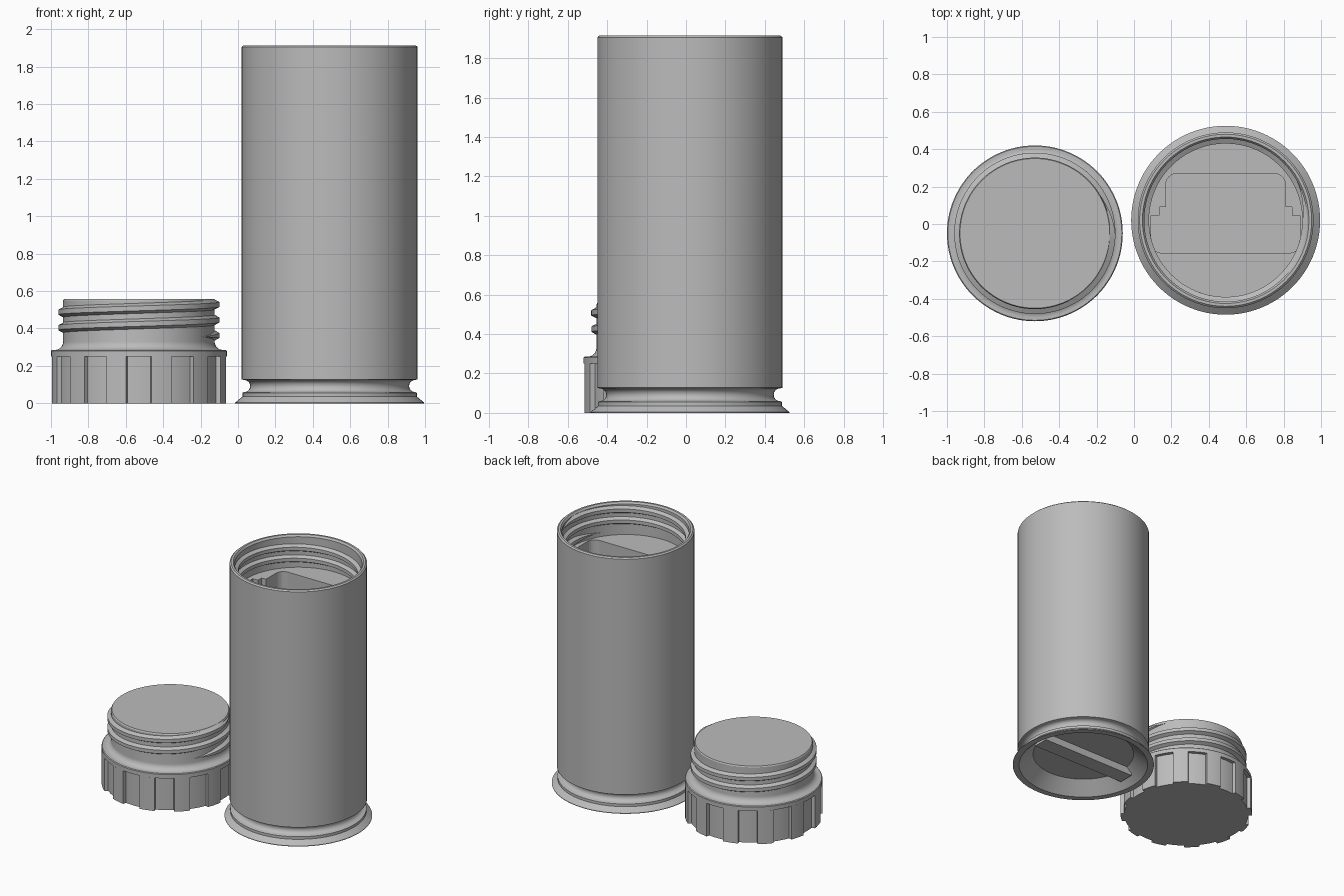
import bpy, bmesh, math
from mathutils import Vector

if "Cube" in bpy.data.objects:
    bpy.data.objects.remove(bpy.data.objects["Cube"])

TUBE = (0.49, 0.02)     # axis of the container
CAP = (-0.53, -0.05)    # axis of the screw cap
SEG = 96

grey = bpy.data.materials.new("grey_plastic")
grey.diffuse_color = (0.5, 0.5, 0.5, 1)
grey.use_nodes = True
grey.node_tree.nodes["Principled BSDF"].inputs["Base Color"].default_value = grey.diffuse_color


def finish(bm, name, loc=(0, 0), smooth=True):
    bmesh.ops.remove_doubles(bm, verts=bm.verts, dist=1e-5)
    bmesh.ops.recalc_face_normals(bm, faces=bm.faces)
    me = bpy.data.meshes.new(name)
    bm.to_mesh(me)
    bm.free()
    ob = bpy.data.objects.new(name, me)
    bpy.context.collection.objects.link(ob)
    ob.location = (loc[0], loc[1], 0)
    me.materials.append(grey)
    if smooth:
        shade(ob)
    return ob


def shade(ob):
    bpy.ops.object.select_all(action='DESELECT')
    ob.select_set(True)
    bpy.context.view_layer.objects.active = ob
    bpy.ops.object.shade_smooth_by_angle(angle=math.radians(28))


def lathe(name, profile, loc):
    """Spin an axis-to-axis (radius, height) profile into a closed solid."""
    bm = bmesh.new()
    vs = [bm.verts.new((r, 0, z)) for r, z in profile]
    es = [bm.edges.new(p) for p in zip(vs, vs[1:])]
    bmesh.ops.spin(bm, geom=vs + es, cent=(0, 0, 0), axis=(0, 0, 1),
                   angle=math.tau, steps=SEG, use_merge=True)
    return finish(bm, name, loc)


def prism(name, pts, z0, z1, loc, smooth=True):
    """Extrude a flat outline upward."""
    bm = bmesh.new()
    f = bm.faces.new([bm.verts.new((x, y, z0)) for x, y in pts])
    top = bmesh.ops.extrude_face_region(bm, geom=[f])["geom"]
    bmesh.ops.translate(bm, vec=(0, 0, z1 - z0),
                        verts=[v for v in top if isinstance(v, bmesh.types.BMVert)])
    return finish(bm, name, loc, smooth)


def thread(name, r_root, r_crest, z0, z1, pitch, end_angle, loc):
    """Right-handed helical ridge with tapered ends."""
    bm = bmesh.new()
    turns = (z1 - z0) / pitch
    n = int(turns * SEG)
    rings = []
    for i in range(n + 1):
        a = end_angle - (1 - i / n) * turns * math.tau
        z = z0 + (z1 - z0) * i / n
        k = max(0.05, min(1, i / 8, (n - i) / 8))
        crest = r_root + (r_crest - r_root) * k
        base = r_root - (r_crest - r_root) * 0.2
        sec = [(base, -0.03), (crest, -0.013), (crest, 0.013), (base, 0.03)]
        rings.append([bm.verts.new((r * math.cos(a), r * math.sin(a), z + h * k))
                      for r, h in sec])
    for p, q in zip(rings, rings[1:]):
        for j in range(4):
            bm.faces.new((p[j], p[(j + 1) % 4], q[(j + 1) % 4], q[j]))
    bm.faces.new(rings[0])
    bm.faces.new(rings[-1])
    return finish(bm, name, loc)


def arc(cx, cy, r, a0, a1, n):
    return [(cx + r * math.cos(math.radians(a0 + (a1 - a0) * i / n)),
             cy + r * math.sin(math.radians(a0 + (a1 - a0) * i / n)))
            for i in range(n + 1)]


# container: recessed base, flared foot, round groove, tall wall, open mouth
body = lathe("container_body",
             [(0, 0.09), (0.36, 0.09), (0.46, 0), (0.505, 0), (0.505, 0.004),
              (0.466, 0.036), (0.466, 0.056), (0.457, 0.06)]
             + arc(0.457, 0.092, 0.032, 270, 90, 14)
             + [(0.47, 0.128), (0.47, 1.905), (0.46, 1.914), (0.445, 1.914),
                (0.435, 1.90), (0.435, 1.67), (0, 1.67)], TUBE)

# stepped pocket sunk into the floor below the mouth
half = (arc(0.34, -0.115, 0.06, -90, 0, 6)
        + [(0.398, 0.025), (0.355, 0.025), (0.355, 0.07), (0.32, 0.07)]
        + arc(0.26, 0.19, 0.06, 0, 90, 6))
outline = half + [(-x, y) for x, y in reversed(half)]
cutter = prism("pocket_cutter", outline, 0.25, 1.8, TUBE, False)
cutter.hide_render = True
cutter.hide_set(True)
mod = body.modifiers.new("pocket", 'BOOLEAN')
mod.operation = 'DIFFERENCE'
mod.solver = 'EXACT'
mod.object = cutter
bpy.ops.object.select_all(action='DESELECT')
bpy.context.view_layer.objects.active = body
body.select_set(True)
bpy.ops.object.modifier_apply(modifier=mod.name)
bpy.data.objects.remove(cutter)
shade(body)

thread("container_thread", 0.435, 0.41, 1.70, 1.88, 0.083, 0.5, TUBE)

# grip bar across the recessed base
prism("base_bar", [(-0.4, -0.06), (0.4, -0.06), (0.4, 0.06), (-0.4, 0.06)],
      0.035, 0.1, TUBE, False)

# cap grip: twelve shallow finger grooves
grip = []
for i in range(12):
    c = 30 * i
    grip += arc(0, 0, 0.445, c - 8, c + 8, 5)
    grip += arc(0, 0, 0.47, c + 8.3, c + 21.7, 5)
prism("cap_grip", grip, 0, 0.25, CAP)

# cap shoulder, filleted neck and threaded plug
lathe("cap_neck",
      [(0, 0.25), (0.47, 0.25), (0.47, 0.28), (0.465, 0.285), (0.45, 0.285)]
      + arc(0.45, 0.33, 0.045, 265, 180, 8)
      + [(0.405, 0.55), (0.40, 0.558), (0, 0.558)], CAP)
thread("cap_thread", 0.405, 0.431, 0.355, 0.535, 0.083, 0.5, CAP)
